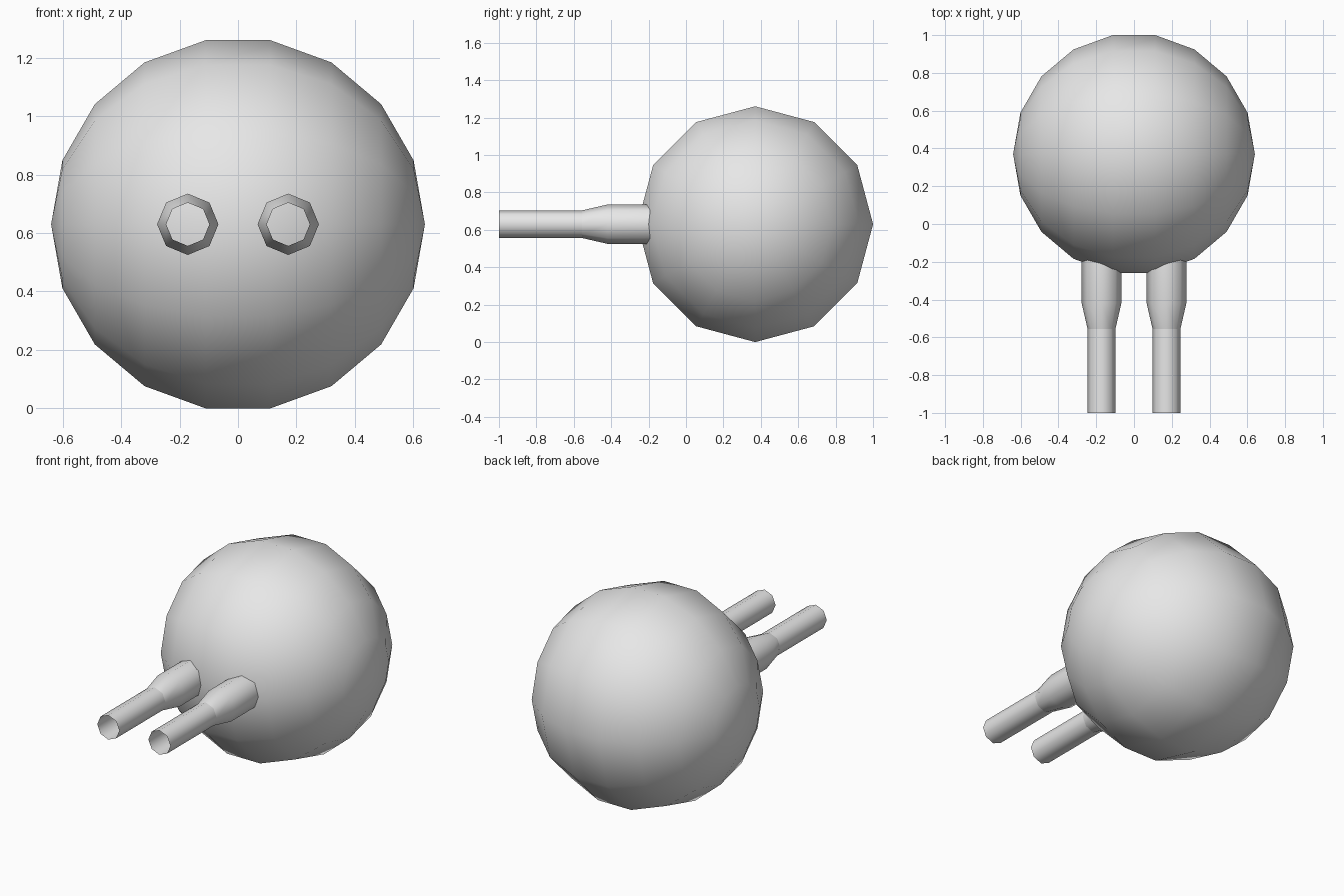
import bpy, bmesh, math
from mathutils import Matrix, Vector

if "Cube" in bpy.data.objects:
    bpy.data.objects.remove(bpy.data.objects["Cube"])

grey = bpy.data.materials.new("plain grey")
grey.diffuse_color = (0.8, 0.8, 0.8, 1)
grey.use_nodes = True
grey.node_tree.nodes["Principled BSDF"].inputs["Base Color"].default_value = grey.diffuse_color

R = 0.64
CY, CZ = 0.37, 0.63      # ball centre
TUBE_X = 0.172           # tube offset from the middle


def finish(bm, name):
    bmesh.ops.recalc_face_normals(bm, faces=bm.faces)
    for f in bm.faces:
        f.smooth = True
    me = bpy.data.meshes.new(name)
    bm.to_mesh(me)
    bm.free()
    me.materials.append(grey)
    ob = bpy.data.objects.new(name, me)
    bpy.context.collection.objects.link(ob)
    return ob


def tube(name, x, profile, sides=8):
    """Open tube along y; profile is a list of (y, radius)."""
    bm = bmesh.new()
    rings = []
    for y, r in profile:
        rings.append([bm.verts.new((x + r * math.cos(a), y, CZ + r * math.sin(a)))
                      for a in (2 * math.pi * i / sides for i in range(sides))])
    for a, b in zip(rings, rings[1:]):
        for i in range(sides):
            j = (i + 1) % sides
            bm.faces.new((a[i], a[j], b[j], b[i]))
    return finish(bm, name)


# Round body: low-poly sphere with its poles on the x axis
bm = bmesh.new()
bmesh.ops.create_uvsphere(bm, u_segments=12, v_segments=9, radius=R)
bmesh.ops.transform(bm, verts=bm.verts,
                    matrix=Matrix.Translation(Vector((0, CY, CZ))) @ Matrix.Rotation(math.pi / 2, 4, 'Y'))
finish(bm, "round_body")

# Two open pipes, each with a wider socket against the body
for side, s in (("left", -1), ("right", 1)):
    tube(side + "_socket", s * TUBE_X, [(-0.555, 0.074), (-0.42, 0.105), (-0.19, 0.105)])
    tube(side + "_pipe", s * TUBE_X, [(-1.0, 0.074), (-0.555, 0.074)])
